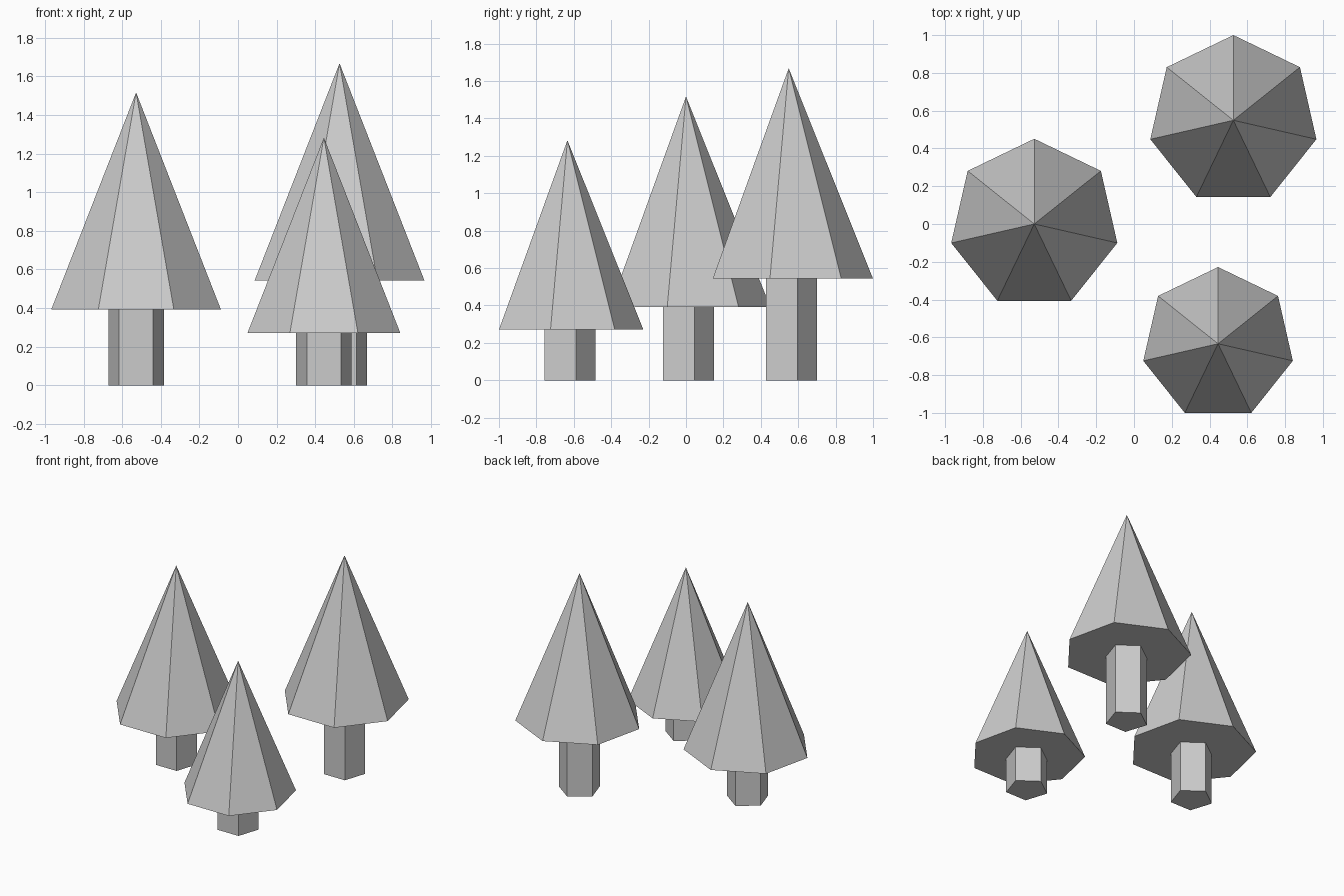
import bpy, bmesh
from math import sin, cos, pi

if "Cube" in bpy.data.objects:
    bpy.data.objects.remove(bpy.data.objects["Cube"])


def ring(bm, sides, r, z):
    # regular polygon with one corner pointing to +y
    return [bm.verts.new((-r * sin(2 * pi * i / sides), r * cos(2 * pi * i / sides), z))
            for i in range(sides)]


def make(name, sides, r, z0, z1, pointed, xy):
    bm = bmesh.new()
    low = ring(bm, sides, r, z0)
    bm.faces.new(low[::-1])
    if pointed:
        tip = bm.verts.new((0, 0, z1))
        for i in range(sides):
            bm.faces.new((low[i], low[(i + 1) % sides], tip))
    else:
        top = ring(bm, sides, r, z1)
        bm.faces.new(top)
        for i in range(sides):
            j = (i + 1) % sides
            bm.faces.new((low[i], low[j], top[j], top[i]))
    bmesh.ops.recalc_face_normals(bm, faces=bm.faces)
    mesh = bpy.data.meshes.new(name)
    bm.to_mesh(mesh)
    bm.free()
    ob = bpy.data.objects.new(name, mesh)
    ob.location = (xy[0], xy[1], 0)
    bpy.context.collection.objects.link(ob)


# each tree: name, position, foliage radius, foliage base, tip height
trees = [
    ("left", (-0.528, 0.0), 0.451, 0.392, 1.517),
    ("back", (0.526, 0.549), 0.451, 0.543, 1.668),
    ("front", (0.445, -0.634), 0.406, 0.271, 1.283),
]
for name, xy, r, base, tip in trees:
    make(name + "_tree_trunk", 5, 0.151, 0, base, False, xy)
    make(name + "_tree_foliage", 7, r, base, tip, True, xy)
